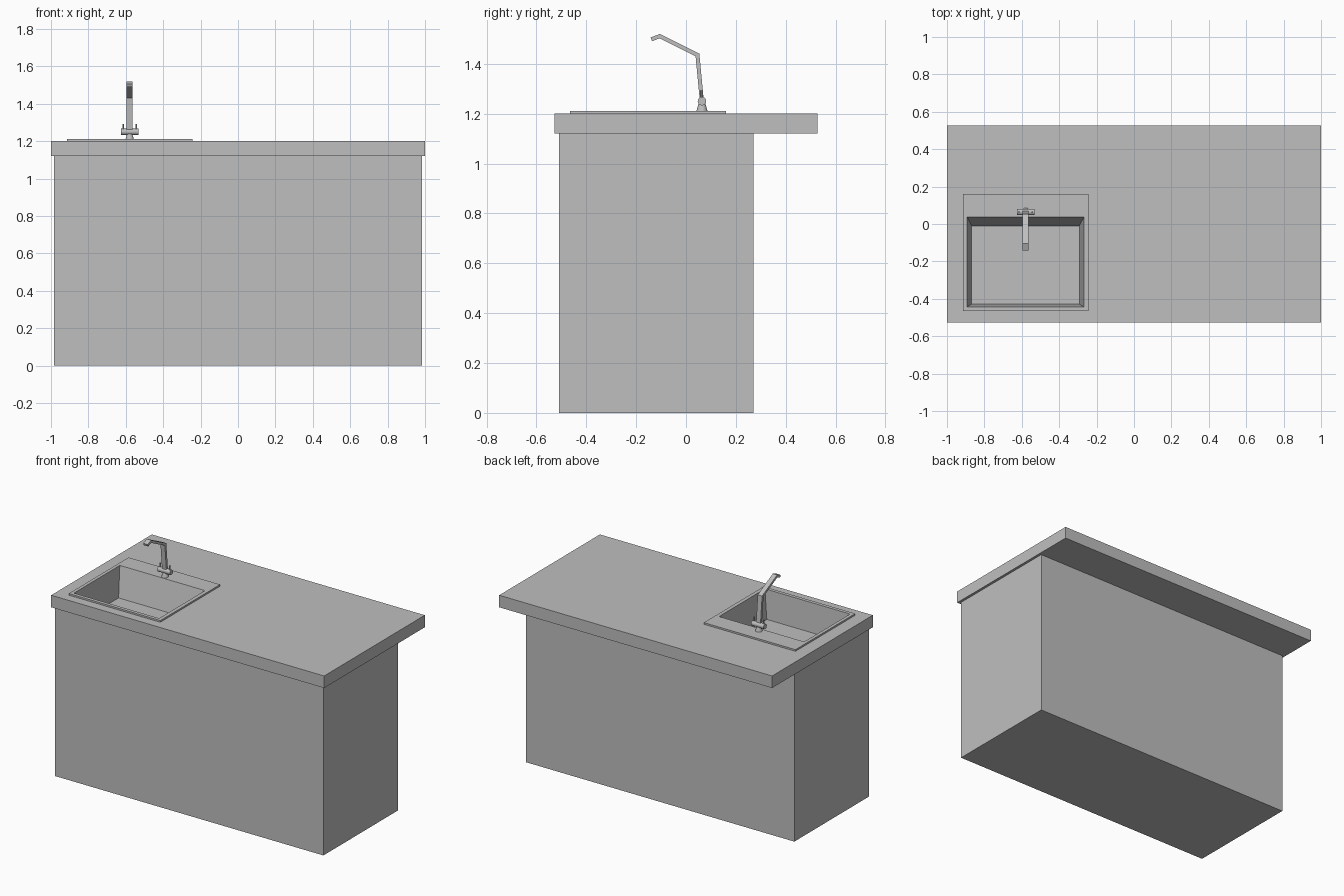
import bpy, bmesh, math
from mathutils import Vector

cube = bpy.data.objects.get("Cube")
if cube:
    bpy.data.objects.remove(cube)

grey = bpy.data.materials.new("plain grey")
grey.use_nodes = True
COLOUR = (0.52, 0.52, 0.52, 1)
grey.diffuse_color = COLOUR
grey.node_tree.nodes["Principled BSDF"].inputs["Base Color"].default_value = COLOUR


def finish(name, bm):
    bmesh.ops.recalc_face_normals(bm, faces=bm.faces)
    mesh = bpy.data.meshes.new(name)
    bm.to_mesh(mesh)
    bm.free()
    mesh.materials.append(grey)
    obj = bpy.data.objects.new(name, mesh)
    bpy.context.collection.objects.link(obj)
    return obj


def box(name, low, high):
    low, high = Vector(low), Vector(high)
    bm = bmesh.new()
    bmesh.ops.create_cube(bm, size=1)
    bmesh.ops.scale(bm, vec=high - low, verts=bm.verts)
    bmesh.ops.translate(bm, vec=(low + high) / 2, verts=bm.verts)
    return finish(name, bm)


def loft(name, loops):
    """Closed skin through equal-length point loops, capped at both ends."""
    bm = bmesh.new()
    rings = [[bm.verts.new(p) for p in loop] for loop in loops]
    n = len(rings[0])
    for a, b in zip(rings, rings[1:]):
        for i in range(n):
            j = (i + 1) % n
            bm.faces.new((a[i], a[j], b[j], b[i]))
    bm.faces.new(rings[0])
    bm.faces.new(rings[-1])
    return finish(name, bm)


def rod(name, start, end, r1, r2, sides=16):
    start, end = Vector(start), Vector(end)
    axis = end - start
    bm = bmesh.new()
    bmesh.ops.create_cone(bm, cap_ends=True, segments=sides, radius1=r1,
                          radius2=r2, depth=axis.length)
    turn = axis.to_track_quat('Z', 'Y').to_matrix()
    bmesh.ops.rotate(bm, matrix=turn, verts=bm.verts)
    bmesh.ops.translate(bm, vec=(start + end) / 2, verts=bm.verts)
    obj = finish(name, bm)
    bpy.ops.object.select_all(action='DESELECT')
    obj.select_set(True)
    bpy.context.view_layer.objects.active = obj
    bpy.ops.object.shade_smooth_by_angle(angle=math.radians(35))
    return obj


# Cabinet and overhanging worktop, with a pocket for the basin
cabinet = box("cabinet", (-0.983, -0.51, 0), (0.983, 0.27, 1.12))
worktop = box("worktop", (-1, -0.527, 1.12), (1, 0.527, 1.2))
cutter = box("basin_cutter", (-0.9, -0.455, 1.0), (-0.255, 0.05, 1.3))
cutter.hide_render = True
cutter.hide_viewport = True
for part in (cabinet, worktop):
    cut = part.modifiers.new("basin pocket", 'BOOLEAN')
    cut.operation = 'DIFFERENCE'
    cut.solver = 'EXACT'
    cut.object = cutter


# Sink: raised rim and tapered basin
def rect(x0, x1, y0, y1, z):
    return [(x0, y0, z), (x1, y0, z), (x1, y1, z), (x0, y1, z)]


RIM = (-0.914, -0.243, -0.466, 0.16)
MOUTH = (-0.892, -0.268, -0.443, 0.037)
FLOOR = (-0.868, -0.292, -0.429, -0.01)
loft("sink", [
    rect(*FLOOR, 1.02),
    rect(*MOUTH, 1.211),
    rect(*RIM, 1.211),
    rect(*RIM, 1.2),
    rect(-0.898, -0.262, -0.449, 0.043, 1.2),
    rect(-0.874, -0.286, -0.435, -0.004, 1.01),
])

# Tap: flared foot, cross bar and two upright levers
TX, TY = -0.579, 0.064
rod("tap_foot", (TX, TY, 1.208), (TX, TY, 1.25), 0.023, 0.011)
rod("tap_crossbar", (TX - 0.046, TY, 1.25), (TX + 0.046, TY, 1.25), 0.017, 0.017)
for side, name in ((-1, "right_lever"), (1, "left_lever")):
    x = TX + side * 0.035
    rod(name, (x, TY, 1.25), (x, TY, 1.293), 0.005, 0.005, 10)

# Flat spout swept along a bent path with mitred corners
path = [Vector(p) for p in ((TY, 1.245), (0.046, 1.435), (-0.105, 1.511), (-0.139, 1.498))]
HALF_WIDTH, HALF_THICK = 0.016, 0.008
sections = []
for i, p in enumerate(path):
    before = (p - path[i - 1]).normalized() if i else (path[1] - p).normalized()
    after = (path[i + 1] - p).normalized() if i < len(path) - 1 else before
    mid = (before + after).normalized()
    offset = Vector((-mid.y, mid.x)) * HALF_THICK / mid.dot(before)
    a, b = p + offset, p - offset
    sections.append([(TX - HALF_WIDTH, a.x, a.y), (TX + HALF_WIDTH, a.x, a.y),
                     (TX + HALF_WIDTH, b.x, b.y), (TX - HALF_WIDTH, b.x, b.y)])
loft("tap_spout", sections)
